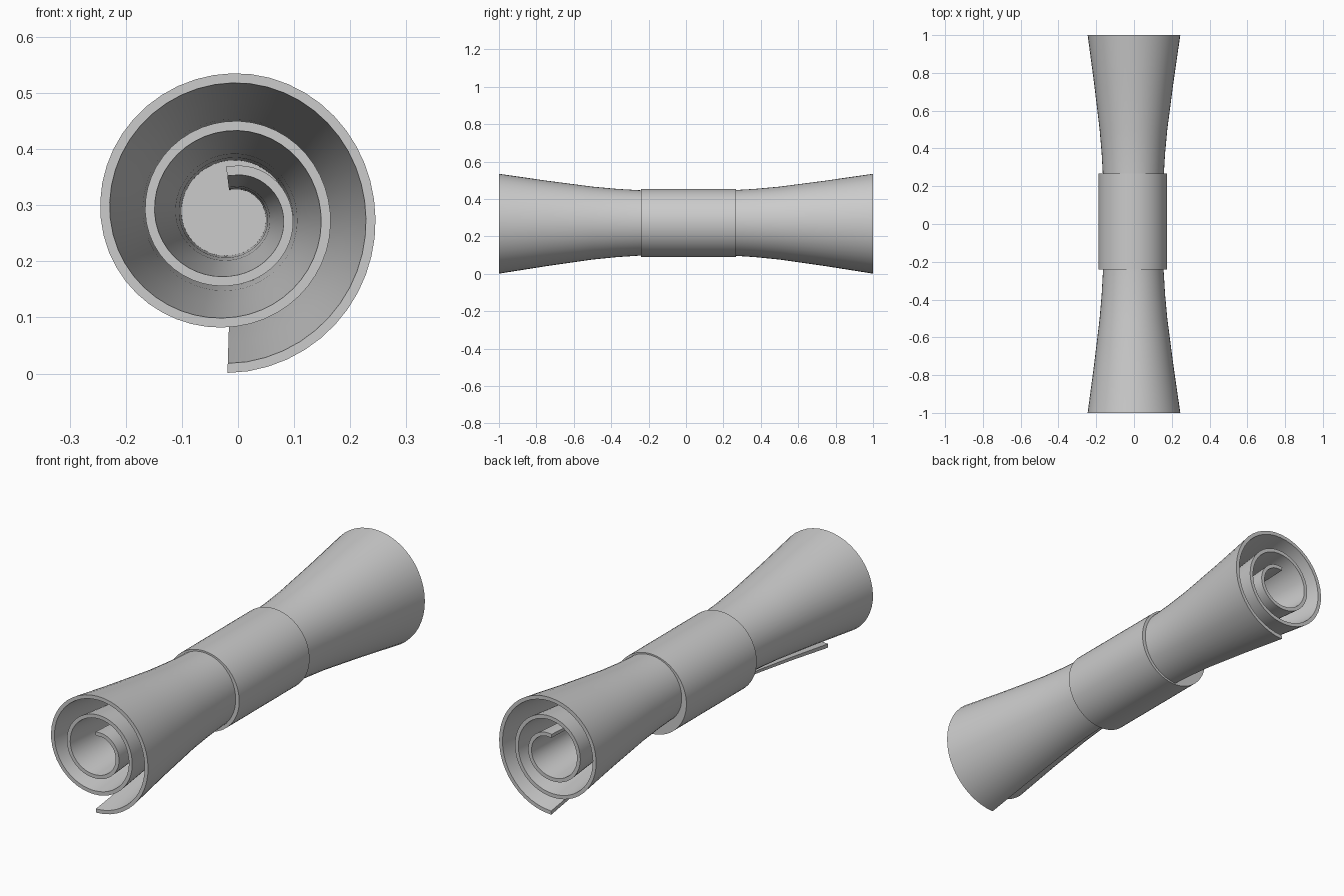
import bpy, bmesh, math

if "Cube" in bpy.data.objects:
    bpy.data.objects.remove(bpy.data.objects["Cube"])

CX, CZ = -0.01, 0.28          # roll axis
THICK = 0.017
# outer radius at each quarter turn, from the loose flap inwards
RADII = [0.279, 0.255, 0.255, 0.235, 0.197, 0.175, 0.17, 0.155, 0.123, 0.108, 0.09]
# (y, scale) stations along the roll, mirrored
HALF = [(1.0, 1.0), (0.75, 0.858), (0.5, 0.73), (0.375, 0.685), (0.25, 0.655), (0.1, 0.64)]
STATIONS = [(-y, s) for y, s in HALF] + [(y, s) for y, s in reversed(HALF)]


def radius(k):
    """Smooth interpolation of the quarter-turn radii."""
    n = len(RADII) - 1
    i = min(int(k), n - 1)
    t = k - i
    p1, p2 = RADII[i], RADII[i + 1]
    p0 = RADII[i - 1] if i > 0 else 2 * p1 - p2
    p3 = RADII[i + 2] if i + 2 <= n else 2 * p2 - p1
    return 0.5 * (2 * p1 + (p2 - p0) * t + (2 * p0 - 5 * p1 + 4 * p2 - p3) * t * t
                  + (3 * p1 - p0 - 3 * p2 + p3) * t ** 3)


def spiral(offset, steps=120):
    pts = []
    for j in range(steps + 1):
        k = -0.02 + 10.1 * j / steps
        a = (k - 1) * math.pi / 2
        r = radius(max(0, min(k, 10))) - offset
        pts.append((r * math.cos(a), r * math.sin(a)))
    return pts


def finish(bm, name):
    bmesh.ops.recalc_face_normals(bm, faces=bm.faces)
    me = bpy.data.meshes.new(name)
    bm.to_mesh(me)
    bm.free()
    ob = bpy.data.objects.new(name, me)
    bpy.context.collection.objects.link(ob)
    bpy.ops.object.select_all(action='DESELECT')
    ob.select_set(True)
    bpy.context.view_layer.objects.active = ob
    bpy.ops.object.shade_smooth_by_angle(angle=math.radians(35))
    return ob


# Rolled sheet: closed spiral strip lofted along y
outer, inner = spiral(0), spiral(THICK)
loop = outer + inner[::-1]
n, m = len(loop), len(outer)
bm = bmesh.new()
rings = [[bm.verts.new((CX + s * x, y, CZ + s * z)) for x, z in loop] for y, s in STATIONS]
for a, b in zip(rings, rings[1:]):
    for i in range(n):
        j = (i + 1) % n
        bm.faces.new((a[i], a[j], b[j], b[i]))
for ring in (rings[0], rings[-1]):
    for i in range(m - 1):
        bm.faces.new((ring[i], ring[i + 1], ring[n - 2 - i], ring[n - 1 - i]))
finish(bm, "rolled_sheet")

# Solid band around the waist
bm = bmesh.new()
bmesh.ops.create_cone(bm, cap_ends=True, segments=64, radius1=0.182, radius2=0.182, depth=0.508)
band = finish(bm, "waist_band")
band.rotation_euler.x = math.pi / 2
band.location = (-0.007, 0.013, 0.272)
